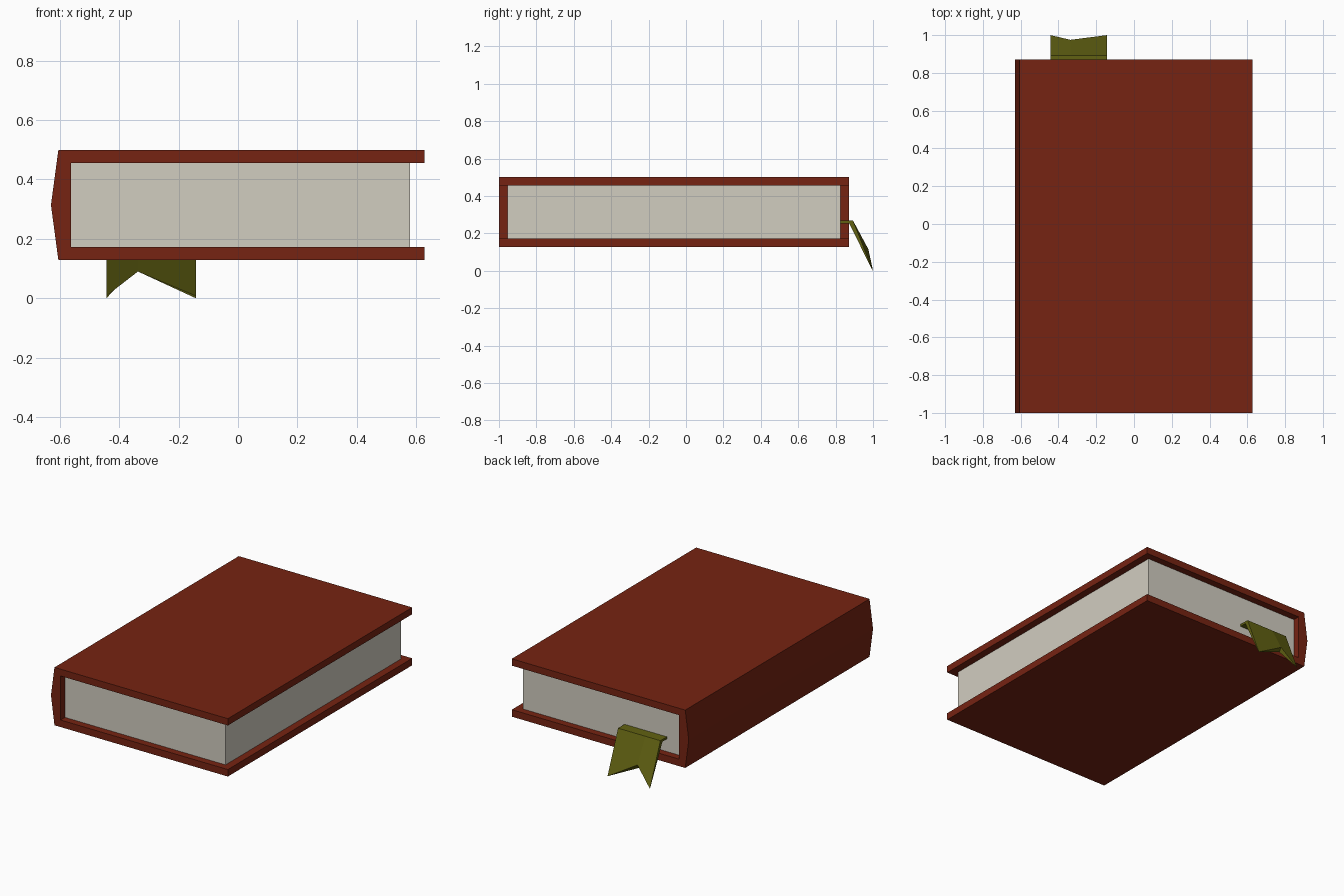
import bpy, bmesh

if "Cube" in bpy.data.objects:
    bpy.data.objects.remove(bpy.data.objects["Cube"])


def material(name, rgb):
    m = bpy.data.materials.new(name)
    m.diffuse_color = (*rgb, 1)
    m.use_nodes = True
    m.node_tree.nodes["Principled BSDF"].inputs["Base Color"].default_value = m.diffuse_color
    return m


def make_object(name, bm, mat):
    bmesh.ops.recalc_face_normals(bm, faces=bm.faces)
    mesh = bpy.data.meshes.new(name)
    bm.to_mesh(mesh)
    bm.free()
    mesh.materials.append(mat)
    ob = bpy.data.objects.new(name, mesh)
    bpy.context.collection.objects.link(ob)
    return ob


def loft(name, rings, mat):
    """Join matching closed rings of points and cap both ends."""
    bm = bmesh.new()
    rows = [[bm.verts.new(p) for p in ring] for ring in rings]
    for a, b in zip(rows, rows[1:]):
        for i in range(len(a)):
            j = (i + 1) % len(a)
            bm.faces.new((a[i], a[j], b[j], b[i]))
    bm.faces.new(rows[0])
    bm.faces.new(rows[-1])
    return make_object(name, bm, mat)


red = material("dark red leather", (0.18, 0.017, 0.006))
cream = material("cream paper", (0.64, 0.61, 0.53))
olive = material("olive ribbon", (0.12, 0.12, 0.006))

# Cover: C-shaped profile with a ridged spine, extruded along y
cover = [(0.628, 0.5), (-0.605, 0.5), (-0.63, 0.314), (-0.605, 0.128),
         (0.628, 0.128), (0.628, 0.173), (-0.562, 0.173),
         (-0.562, 0.456), (0.628, 0.456)]
loft("cover", [[(x, y, z) for x, z in cover] for y in (-1, 0.872)], red)

# Page block, set back from the cover edges
pages = [(-0.564, 0.172), (0.58, 0.172), (0.58, 0.457), (-0.564, 0.457)]
loft("pages", [[(x, y, z) for x, z in pages] for y in (-0.955, 0.827)], cream)

# Bookmark ribbon: hangs over the edge, with a notch at the middle column
def ribbon_ring(x, outer_end, inner_end):
    profile = [(0.80, 0.268), (0.893, 0.268), outer_end,
               inner_end, (0.872, 0.254), (0.80, 0.254)]
    return [(x, y, z) for y, z in profile]


tip = ((1.0, 0.0), (0.994, 0.008))
notch = ((0.975, 0.115), (0.958, 0.09))
loft("bookmark_ribbon", [ribbon_ring(-0.443, *tip),
                         ribbon_ring(-0.337, *notch),
                         ribbon_ring(-0.142, *tip)], olive)
